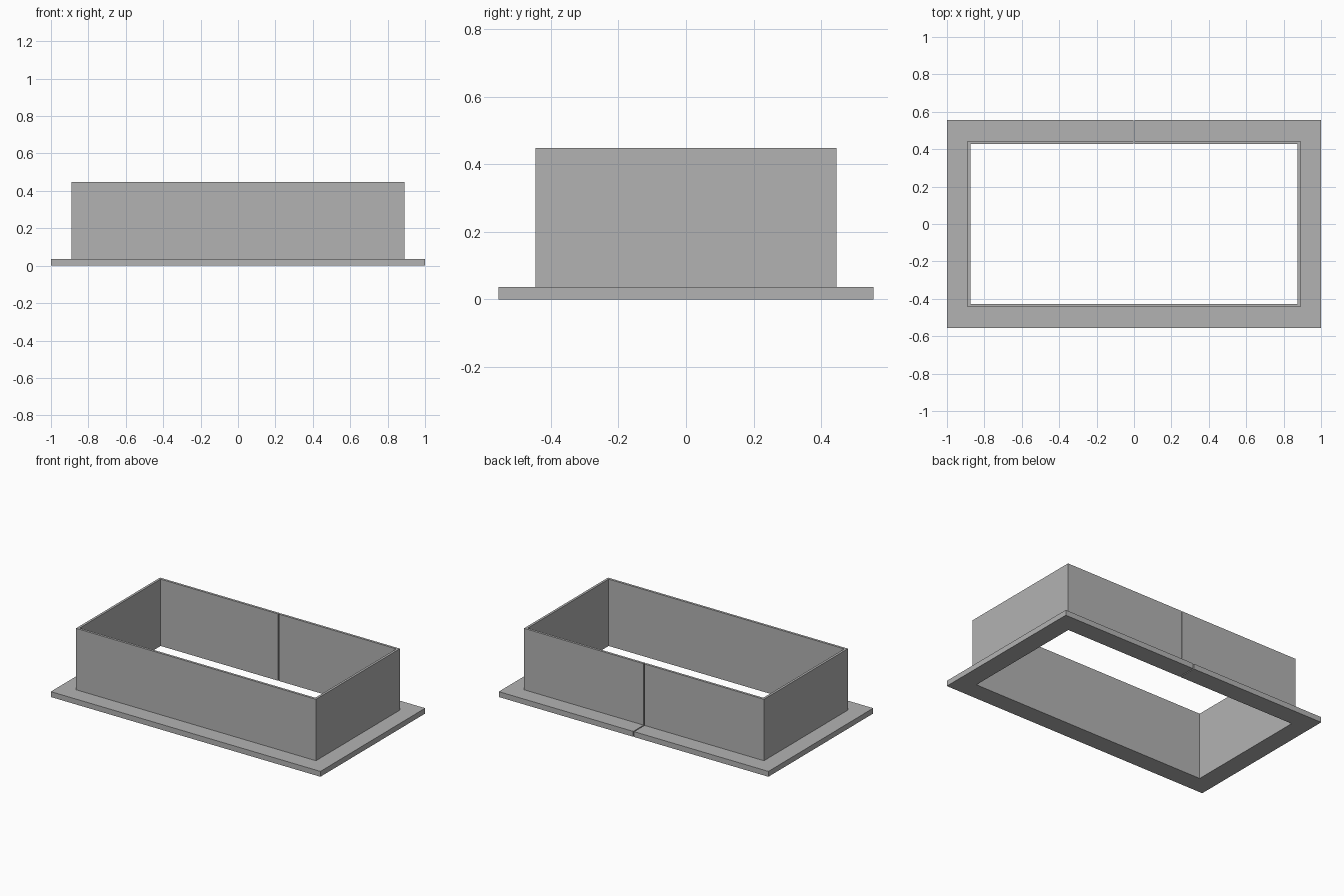
import bpy
import bmesh

cube = bpy.data.objects.get("Cube")
if cube:
    bpy.data.objects.remove(cube, do_unlink=True)

# Plain grey finish
grey = bpy.data.materials.new("plain grey")
grey.use_nodes = True
colour = (0.45, 0.45, 0.45, 1)
grey.diffuse_color = colour
grey.node_tree.nodes["Principled BSDF"].inputs["Base Color"].default_value = colour

INNER_X, INNER_Y = 0.874, 0.429   # half sizes of the opening
WALL, FLANGE = 0.016, 0.126       # distances outward from the opening
FLANGE_TOP, TOP = 0.036, 0.448
HALF_GAP = 0.003                  # open seam in the middle of the back

# L-shaped section: outward offset and height
section = [(0, 0), (FLANGE, 0), (FLANGE, FLANGE_TOP),
           (WALL, FLANGE_TOP), (WALL, TOP), (0, TOP)]
# Corner directions around the frame; x = 0 marks the seam ends
path = [(0, 1), (1, 1), (1, -1), (-1, -1), (-1, 1), (0, 1)]

bm = bmesh.new()
rings = []
for i, (sx, sy) in enumerate(path):
    ring = []
    for offset, z in section:
        if sx:
            x = sx * (INNER_X + offset)
        else:
            x = HALF_GAP if i == 0 else -HALF_GAP
        ring.append(bm.verts.new((x, sy * (INNER_Y + offset), z)))
    rings.append(ring)

# Mitred sides
count = len(section)
for a, b in zip(rings, rings[1:]):
    for j in range(count):
        k = (j + 1) % count
        bm.faces.new((a[j], a[k], b[k], b[j]))

# Seam ends
bm.faces.new(rings[0])
bm.faces.new(rings[-1])
bmesh.ops.recalc_face_normals(bm, faces=bm.faces[:])

mesh = bpy.data.meshes.new("flanged_frame")
bm.to_mesh(mesh)
bm.free()
mesh.materials.append(grey)
frame = bpy.data.objects.new("flanged_frame", mesh)
bpy.context.collection.objects.link(frame)
